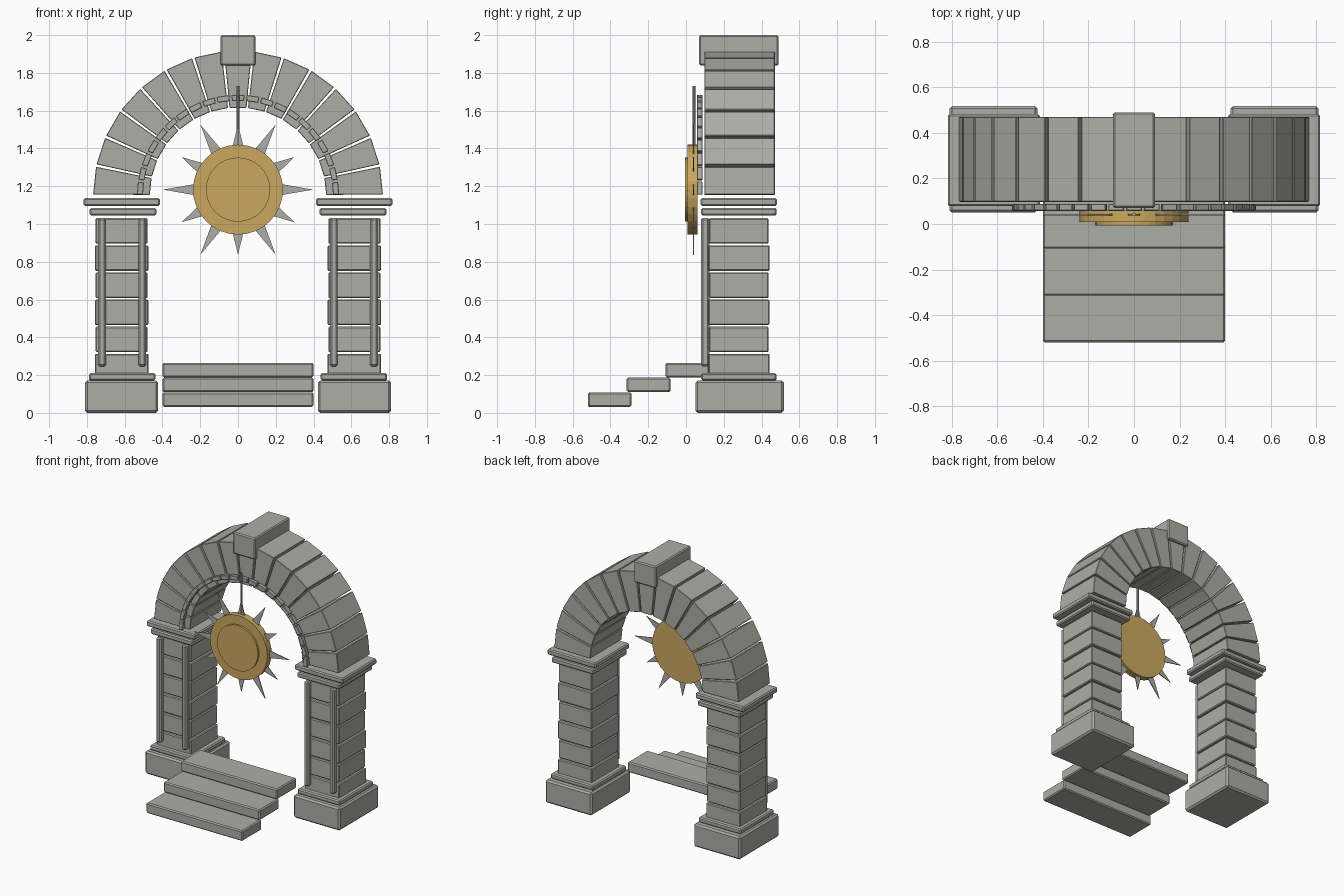
import bpy, bmesh, math
from mathutils import Matrix

if "Cube" in bpy.data.objects:
    bpy.data.objects.remove(bpy.data.objects["Cube"])


def material(name, color):
    m = bpy.data.materials.new(name)
    m.diffuse_color = (*color, 1)
    m.use_nodes = True
    m.node_tree.nodes["Principled BSDF"].inputs["Base Color"].default_value = m.diffuse_color
    return m


STONE = material("grey_stone", (0.42, 0.42, 0.385))
GOLD = material("gold", (0.60, 0.39, 0.115))


def finish(name, bm, mat, bevel=0.0):
    bmesh.ops.recalc_face_normals(bm, faces=bm.faces)
    if bevel:
        bmesh.ops.bevel(bm, geom=bm.edges[:], offset=bevel, segments=1,
                        affect='EDGES', profile=0.5)
    me = bpy.data.meshes.new(name)
    bm.to_mesh(me)
    bm.free()
    me.materials.append(mat)
    ob = bpy.data.objects.new(name, me)
    bpy.context.collection.objects.link(ob)
    return ob


def box(name, x, y, z, bevel=0.008):
    """Box from (min, max) pairs."""
    bm = bmesh.new()
    size = [b - a for a, b in (x, y, z)]
    mid = [(a + b) / 2 for a, b in (x, y, z)]
    bmesh.ops.create_cube(bm, size=1, matrix=Matrix.Translation(mid) @ Matrix.Diagonal((*size, 1)))
    return finish(name, bm, STONE, bevel)


def prism(name, outline, y0, y1, mat, bevel=0.0):
    """Extrude an (x, z) outline from y0 to y1."""
    bm = bmesh.new()
    face = bm.faces.new([bm.verts.new((x, y0, z)) for x, z in outline])
    ext = bmesh.ops.extrude_face_region(bm, geom=[face])
    for v in ext["geom"]:
        if isinstance(v, bmesh.types.BMVert):
            v.co.y = y1
    return finish(name, bm, mat, bevel)


def polar(r, deg, cz):
    a = math.radians(deg)
    return r * math.cos(a), cz + r * math.sin(a)


def arch_ring(name, count, r0, r1, y0, y1, gap, bevel):
    """Semicircle of separate wedge stones."""
    step = 180 / count
    for i in range(count):
        a, b = i * step + gap / 2, (i + 1) * step - gap / 2
        outline = [polar(r0, a, 1.15), polar(r1, a, 1.15), polar(r1, b, 1.15), polar(r0, b, 1.15)]
        prism(f"{name}_{i + 1}", outline, y0, y1, STONE, bevel)


# Pillars: base, plinth, stone courses, front strips, capital
for side, s in (("left", -1), ("right", 1)):
    def span(a, b):
        return tuple(sorted((s * a, s * b)))

    box(f"{side}_base", span(0.423, 0.81), (0.05, 0.518), (0, 0.172), 0.012)
    box(f"{side}_plinth", span(0.437, 0.79), (0.08, 0.48), (0.172, 0.21))
    for i in range(6):
        z = 0.178 + i * 0.1435
        inset = 0.004 * (i % 2)
        box(f"{side}_course_{i + 1}", span(0.474 + inset, 0.758 - inset),
            (0.118 + inset, 0.442 - inset), (z, z + 0.135), 0.006)
    for i, x in enumerate((0.488, 0.70)):
        box(f"{side}_strip_{i + 1}", span(x, x + 0.04), (0.08, 0.125), (0.245, 1.032), 0.01)
    box(f"{side}_capital_lower", span(0.432, 0.785), (0.08, 0.48), (1.045, 1.085))
    box(f"{side}_capital_upper", span(0.413, 0.817), (0.078, 0.482), (1.096, 1.137))

# Arch stones, front trim and keystone
arch_ring("arch_stone", 15, 0.467, 0.767, 0.097, 0.47, 1.0, 0.003)
arch_ring("arch_trim", 21, 0.503, 0.535, 0.058, 0.088, 1.2, 0.003)
box("keystone", (-0.092, 0.092), (0.07, 0.49), (1.838, 2.0))

# Steps
for i in range(3):
    y, z = -0.52 + i * 0.206, 0.032 + i * 0.078
    box(f"step_{i + 1}", (-0.4, 0.4), (y, y + 0.232), (z, z + 0.077))

# Hanging sun disc with raised centre
CZ = 1.182
for name, r, y0, y1 in (("sun_disc", 0.238, 0.008, 0.06), ("sun_centre", 0.17, -0.006, 0.012)):
    prism(name, [polar(r, i * 360 / 32, CZ) for i in range(32)], y0, y1, GOLD)

# Sun rays, alternating long and short
for i in range(12):
    a = i * 30
    tip = 0.345 if i % 2 else 0.397
    prism(f"sun_ray_{i + 1}", [polar(0.222, a - 8, CZ), polar(tip, a, CZ), polar(0.222, a + 8, CZ)],
          0.037, 0.043, STONE)

# Hanging rod
bm = bmesh.new()
bmesh.ops.create_cone(bm, cap_ends=True, segments=8, radius1=0.008, radius2=0.008, depth=0.32,
                      matrix=Matrix.Translation((0, 0.042, 1.57)))
finish("hanging_rod", bm, STONE)
